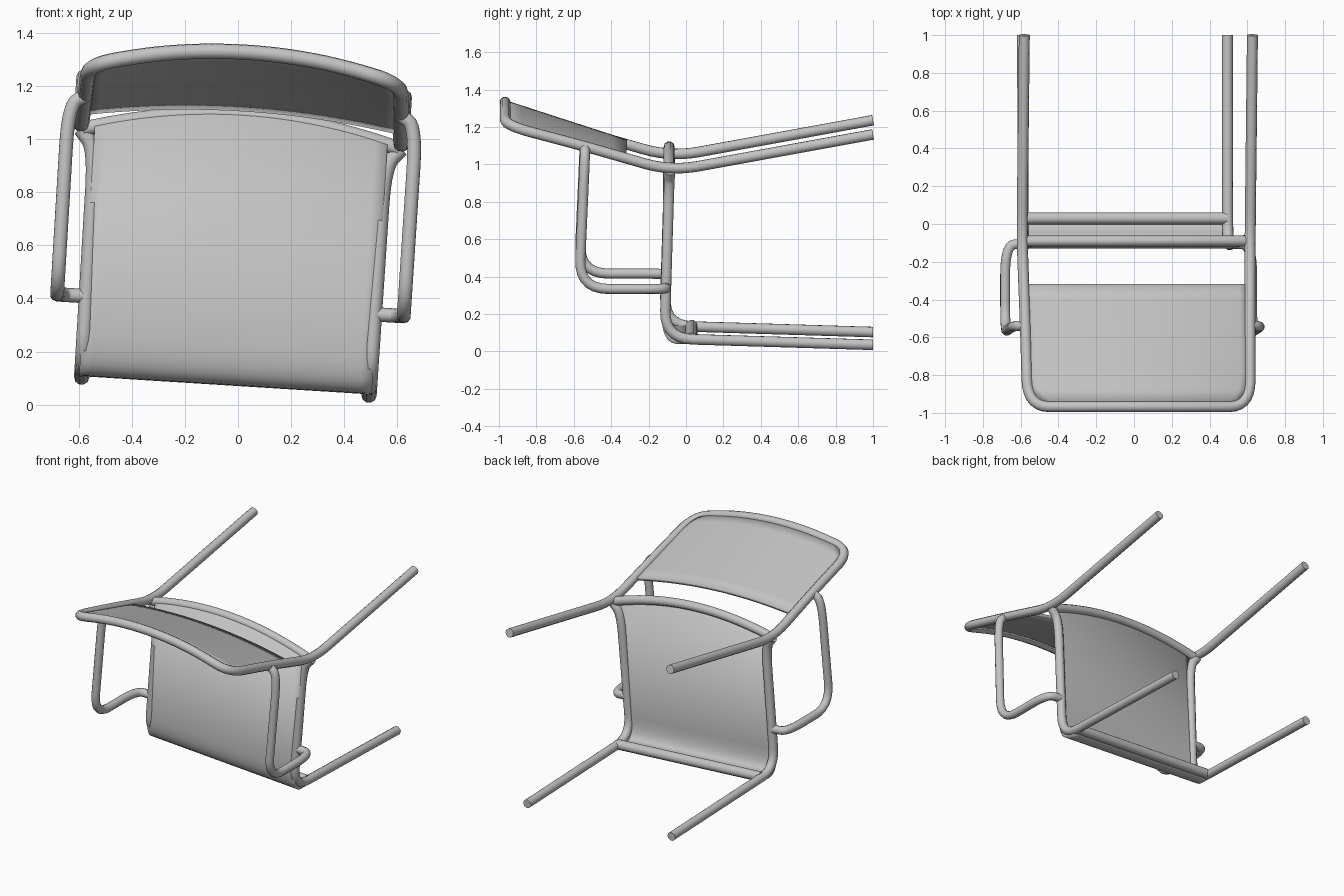
import bpy
import math
from mathutils import Vector, Matrix

cube = bpy.data.objects.get("Cube")
if cube:
    bpy.data.objects.remove(cube, do_unlink=True)

grey = bpy.data.materials.new("plain grey")
grey.use_nodes = True
grey.diffuse_color = (0.55, 0.55, 0.55, 1)
grey.node_tree.nodes["Principled BSDF"].inputs["Base Color"].default_value = grey.diffuse_color

# The whole chair lies on its back and rolls slightly to one side
POSE = Matrix.Rotation(math.radians(3.6), 4, 'Y') @ Matrix.Translation((-0.052, 0, 0))


def finish(obj, angle):
    obj.data.materials.clear()
    obj.data.materials.append(grey)
    obj.matrix_world = POSE
    bpy.ops.object.select_all(action='DESELECT')
    obj.select_set(True)
    bpy.context.view_layer.objects.active = obj
    if obj.type == 'CURVE':
        bpy.ops.object.convert(target='MESH')
    bpy.ops.object.shade_smooth_by_angle(angle=math.radians(angle))


def rounded(points, radius, steps=7):
    """Round every inner corner of a path."""
    pts = [Vector(p) for p in points]
    path = [pts[0]]
    for a, b, c in zip(pts, pts[1:], pts[2:]):
        p = b + (a - b).normalized() * min(radius, (a - b).length * 0.48)
        q = b + (c - b).normalized() * min(radius, (c - b).length * 0.48)
        for i in range(steps + 1):
            t = i / steps
            path.append(p * (1 - t) ** 2 + b * 2 * t * (1 - t) + q * t * t)
    return path + [pts[-1]]


def tube(name, points, radius=0.1, depth=0.029):
    path = rounded(points, radius)
    data = bpy.data.curves.new(name, 'CURVE')
    data.dimensions = '3D'
    data.bevel_depth = depth
    data.bevel_resolution = 3
    data.use_fill_caps = True
    spline = data.splines.new('POLY')
    spline.points.add(len(path) - 1)
    for point, co in zip(spline.points, path):
        point.co = (*co, 1)
    obj = bpy.data.objects.new(name, data)
    bpy.context.collection.objects.link(obj)
    finish(obj, 50)


def sheet(name, columns, rows, position, thickness):
    """Thin panel whose points come from position(column, row)."""
    verts = [position(i / columns * 2 - 1, j) for j in range(rows) for i in range(columns + 1)]
    n = columns + 1
    faces = [(j * n + i, j * n + i + 1, (j + 1) * n + i + 1, (j + 1) * n + i)
             for j in range(rows - 1) for i in range(columns)]
    mesh = bpy.data.meshes.new(name)
    mesh.from_pydata(verts, [], faces)
    obj = bpy.data.objects.new(name, mesh)
    bpy.context.collection.objects.link(obj)
    solid = obj.modifiers.new("thickness", 'SOLIDIFY')
    solid.thickness = thickness
    solid.offset = 0
    finish(obj, 40)


def mirrored(points):
    return [(-x, y, z) for x, y, z in reversed(points)]


def arch(x, half, low, rise):
    return low + rise * (1 - (x / half) ** 2)


# Back legs, backrest sides and arched top rail in one bent tube
side = [(0.605, 1, 1.197), (0.605, -0.08, 1.0), (0.595, -0.55, 1.135), (0.59, -0.967, 1.245)]
rail = [(x / 10, -0.967, arch(x / 10, 0.59, 1.245, 0.085)) for x in (3.6, 1.8, 0, -1.8, -3.6)]
tube("back_frame", side + rail + mirrored(side), 0.15)

# Front legs continuing into the seat sides, and the side loops
for label, s in (("left", 1), ("right", -1)):
    tube(label + "_front_leg", [(s * 0.543, 1, 0.066), (s * 0.543, -0.115, 0.1),
                                (s * 0.546, -0.09, 0.93), (s * 0.605, -0.085, 1.0)], 0.15)
    tube(label + "_side_loop", [(s * 0.59, -0.54, 1.13), (s * 0.657, -0.54, 1.09),
                                (s * 0.655, -0.572, 0.372), (s * 0.655, -0.11, 0.372),
                                (s * 0.55, -0.105, 0.372)], 0.16, 0.027)

# Crossbars at the back and front of the seat
tube("seat_back_bar", [(x / 10, -0.09, arch(x / 10, 0.6, 1.0, 0.09)) for x in range(-6, 7)], 0.04)
tube("seat_front_bar", [(-0.54, 0.03, 0.1), (0.54, 0.03, 0.1)], 0.1, 0.032)

# Seat panel rolling over the front edge
profile = rounded([(0, 0.03, 0.085), (0, -0.117, 0.088), (0, -0.105, 1.0)], 0.15, 10)


def seat_point(u, row):
    p = profile[row]
    x = u * 0.553
    z = arch(x, 0.6, 1.0, 0.09) if row == len(profile) - 1 else p.z
    return (x, p.y, z)


sheet("seat_panel", 24, len(profile), seat_point, 0.03)


# Curved backrest panel
def back_point(u, row):
    t = row / 8
    x = u * (0.59 - 0.09 * max(0, t - 0.85) / 0.15)
    return (x, -0.32 - 0.64 * t, arch(x, 0.59, 1.065 + 0.18 * t, 0.05 + 0.03 * t))


sheet("backrest_panel", 24, 9, back_point, 0.022)
